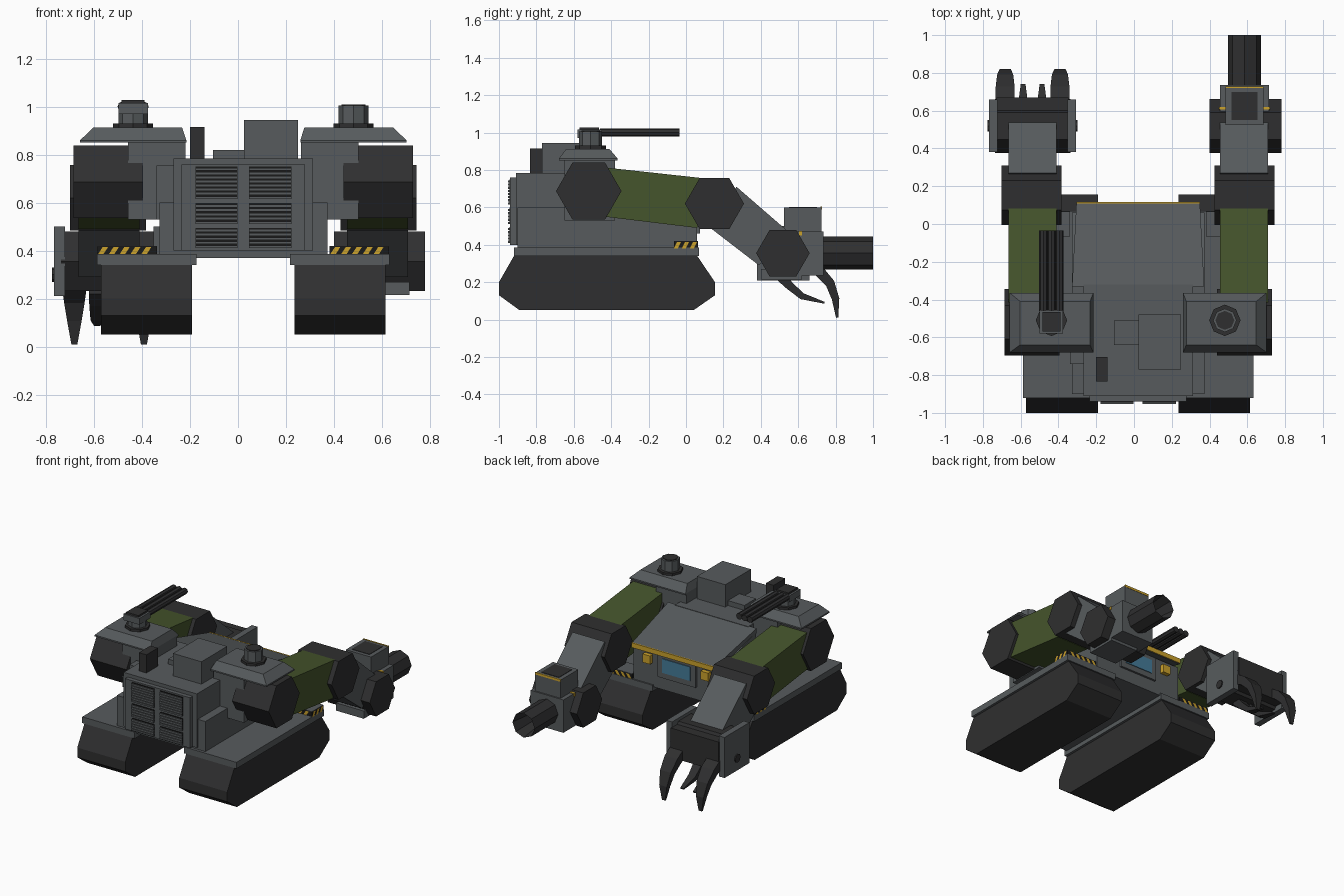
import bpy, bmesh, math
from mathutils import Vector

if "Cube" in bpy.data.objects:
    bpy.data.objects.remove(bpy.data.objects["Cube"])


def material(name, r, g, b):
    m = bpy.data.materials.new(name)
    m.use_nodes = True
    m.diffuse_color = (r, g, b, 1)
    m.node_tree.nodes["Principled BSDF"].inputs["Base Color"].default_value = (r, g, b, 1)
    return m


GREY = material("steel grey", 0.095, 0.105, 0.11)
DARK = material("dark metal", 0.028, 0.028, 0.029)
BLACK = material("black", 0.01, 0.01, 0.01)
OLIVE = material("olive green", 0.06, 0.09, 0.025)
YELLOW = material("warning yellow", 0.6, 0.36, 0.025)
BLUE = material("blue glass", 0.06, 0.2, 0.32)
MID = 0.022  # centre line of the hull


def finish(name, bm, mat):
    bmesh.ops.recalc_face_normals(bm, faces=bm.faces)
    mesh = bpy.data.meshes.new(name)
    bm.to_mesh(mesh)
    bm.free()
    mesh.materials.append(mat)
    ob = bpy.data.objects.new(name, mesh)
    bpy.context.collection.objects.link(ob)
    return ob


def loft(name, rings, mat):
    """Skin a list of equal-sized point rings and cap the ends."""
    bm = bmesh.new()
    vs = [[bm.verts.new(p) for p in ring] for ring in rings]
    n = len(vs[0])
    for a, b in zip(vs, vs[1:]):
        for i in range(n):
            bm.faces.new((a[i], a[(i + 1) % n], b[(i + 1) % n], b[i]))
    bm.faces.new(vs[0])
    bm.faces.new(vs[-1])
    return finish(name, bm, mat)


def prism(name, profile, x0, x1, mat):
    return loft(name, [[(x, y, z) for y, z in profile] for x in (x0, x1)], mat)


def rect(x0, x1, y0, y1, z):
    return [(x0, y0, z), (x1, y0, z), (x1, y1, z), (x0, y1, z)]


def box(name, x, y, z, mat):
    return loft(name, [rect(*x, *y, z[0]), rect(*x, *y, z[1])], mat)


def polygon(y, z, r, n=6):
    return [(y + r * math.cos(math.tau * i / n), z + r * math.sin(math.tau * i / n)) for i in range(n)]


def tube(name, centre, axis, r, length, sides, mat, bore=0):
    """Faceted rod from centre along axis, with an optional recessed bore."""
    bm = bmesh.new()
    bmesh.ops.create_cone(bm, cap_ends=True, segments=sides, radius1=r, radius2=r, depth=length)
    if bore:
        top = max(bm.faces, key=lambda f: f.calc_center_median().z)
        bmesh.ops.inset_region(bm, faces=[top], thickness=r - bore)
        bmesh.ops.translate(bm, verts=top.verts, vec=(0, 0, -length * 0.6))
    axis = Vector(axis)
    bmesh.ops.rotate(bm, verts=bm.verts, matrix=Vector((0, 0, 1)).rotation_difference(axis).to_matrix())
    bmesh.ops.translate(bm, verts=bm.verts, vec=Vector(centre) + axis * length / 2)
    return finish(name, bm, mat)


def stripes(name, start, step, count, slant):
    """Row of slanted yellow plates along a wall."""
    bm = bmesh.new()
    start, step = Vector(start), Vector(step)
    up = Vector((0, 0, 0.035))
    for i in range(count):
        a = start + step * i
        quad = (a, a + step * 0.5, a + step * (0.5 + slant) + up, a + step * slant + up)
        bm.faces.new([bm.verts.new(p) for p in quad])
    finish(name, bm, YELLOW)


# Hull, deck and sloping hood
prism("hull", [(-.9, .37), (.06, .37), (.06, .64), (-.32, .76), (-.32, .6), (-.9, .6)],
      MID - .35, MID + .35, GREY)
box("engine_deck", (MID - .29, MID + .29), (-.91, -.32), (.4, .785), GREY)
loft("hood", [[(MID - w, y, z - .035), (MID + w, y, z - .035), (MID + w, y, z), (MID - w, y, z)]
              for w, y, z in ((.35, -.33, .785), (.327, .112, .67))], GREY)
box("hood_edge", (MID - .327, MID + .327), (.108, .117), (.638, .672), YELLOW)
box("window_frame", (MID - .15, MID + .15), (.05, .075), (.46, .63), GREY)
box("window", (MID - .11, MID + .11), (.07, .08), (.5, .6), BLUE)
box("deck_locker", (.025, .25), (-.77, -.48), (.78, .945), GREY)
box("deck_hatch", (-.105, .03), (-.64, -.51), (.78, .82), GREY)
box("exhaust", (-.2, -.14), (-.835, -.705), (.78, .915), DARK)
box("side_locker", (-.34, -.26), (-.74, -.66), (.53, .755), GREY)

# Engine grille: frame, dark recesses and slats
box("grille_frame", (MID - .257, MID + .257), (-.94, -.9), (.4, .76), GREY)
for x in (MID - .112, MID + .112):
    for z0, z1 in ((.615, .75), (.51, .598), (.41, .495)):
        box("grille_recess", (x - .088, x + .088), (-.945, -.938), (z0, z1), BLACK)
        count = round((z1 - z0) / .017)
        pitch = (z1 - z0) / count
        for i in range(count):
            z = z0 + pitch * i
            box("grille_slat", (x - .088, x + .088), (-.952, -.943), (z, z + pitch * .68), GREY)

track = [(-.92, .34), (-1, .2), (-1, .13), (-.89, .05), (.04, .05), (.155, .13), (.155, .2), (.06, .34)]
upper = [(-.45, .815), (.1, .755), (.06, .49), (-.45, .552)]
fore = [(.27, .71), (.57, .45), (.39, .29), (.13, .49)]

for s, side in ((-1, "right"), (1, "left")):
    def span(a, b):
        return sorted((MID + s * a, MID + s * b))

    # Running gear
    prism(side + "_track", track, *span(.213, .593), DARK)
    box(side + "_fender", span(.195, .61), (-.92, .07), (.34, .385), GREY)
    hx = span(.36, .608)
    box(side + "_bumper", hx, (-.065, .065), (.38, .417), BLACK)
    box(side + "_bumper_top", hx, (-.065, .065), (.417, .42), GREY)
    pitch = (hx[1] - hx[0]) / 5.5
    for y in (-.068, .068):
        stripes(side + "_bumper_stripes", (hx[0], y, .381), (pitch, 0, 0), 5, .5)
    stripes(side + "_bumper_end_stripes", (MID + s * .611, -.065, .381), (0, .043, 0), 3, .4)
    box(side + "_headlight", span(.2, .26), (.05, .09), (.54, .6), YELLOW)

    # Shoulder and its sloped cap
    box(side + "_shoulder_mount", span(.24, .48), (-.65, -.38), (.53, .86), GREY)
    prism(side + "_shoulder_drum", polygon(-.52, .687, .175), *span(.4175, .7075), DARK)
    loft(side + "_shoulder_cap", [rect(*span(.2375, .68), -.68, -.365, .85),
                                  rect(*span(.2375, .68), -.68, -.365, .86),
                                  rect(*span(.255, .625), -.64, -.41, .913)], GREY)

    # Arm
    prism(side + "_upper_arm", upper, *span(.4325, .6875), OLIVE)
    prism(side + "_elbow", polygon(.152, .62, .158), *span(.405, .7225), DARK)
    prism(side + "_forearm", fore, *span(.4325, .6875), GREY)

    # Turret
    tx = MID + s * .459
    tube(side + "_turret_ring", (tx, -.51, .91), (0, 0, 1), .083, .02, 8, DARK)
    tube(side + "_turret_head", (tx, -.51, .925), (0, 0, 1), .062, .08, 8, GREY)

# Left turret cap
tube("left_turret_cap", (MID + .459, -.51, .99), (0, 0, 1), .05, .02, 8, DARK)

# Right turret with triple barrels
gun_x = MID - .459
box("gun_housing", (gun_x - .062, gun_x + .062), (-.58, -.455), (.97, 1.015), GREY)
box("gun_cover", (gun_x - .048, gun_x + .048), (-.57, -.465), (1.01, 1.028), DARK)
for dx in (-.043, 0, .043):
    tube("gun_barrel", (gun_x + dx, -.46, 1.0), (0, 1, 0), .022, .425, 8, DARK)

# Left hand: cannon
hand = .585
prism("cannon_wrist", polygon(.518, .355, .143), .4, .78, DARK)
box("cannon_housing", (hand - .13, hand + .13), (.5, .735), (.235, .47), GREY)
box("cannon_belly", (hand - .09, hand + .13), (.4, .62), (.215, .27), GREY)
box("sight_box", (hand - .1, hand + .1), (.525, .725), (.46, .6), GREY)
box("sight_lid", (hand - .07, hand + .07), (.55, .7), (.6, .603), DARK)
box("sight_edge", (hand - .1, hand + .1), (.72, .727), (.588, .604), YELLOW)
box("housing_stripe", (hand - .134, hand + .134), (.605, .62), (.45, .474), YELLOW)
tube("cannon_barrel", (hand, .72, .355), (0, 1, 0), .088, .28, 8, DARK, bore=.065)

# Right hand: palm, side plates and claws
palm = -.537
prism("claw_wrist", polygon(.518, .355, .143), palm - .2, palm + .2, DARK)
box("palm", (palm - .19, palm + .19), (.5, .67), (.25, .46), DARK)
for s in (-1, 1):
    box("palm_plate", sorted((palm + s * .185, palm + s * .23)), (.38, .66), (.21, .5), GREY)
    tube("plate_bolt", (palm + s * .23, .52, .3), (s, 0, 0), .03, .008, 8, DARK)


def claw(name, x, lean, path):
    """Tapering hooked finger; path holds y, z, width and thickness."""
    rings = []
    for i, (y, z, w, t) in enumerate(path):
        a, b = path[max(i - 1, 0)], path[min(i + 1, len(path) - 1)]
        d = Vector((b[0] - a[0], b[1] - a[1])).normalized()
        ny, nz = -d.y * t / 2, d.x * t / 2
        cx = x + lean * i
        rings.append([(cx - w / 2, y + ny, z + nz), (cx + w / 2, y + ny, z + nz),
                      (cx + w / 2, y - ny, z - nz), (cx - w / 2, y - ny, z - nz)])
    loft(name, rings, DARK)


long_claw = [(.62, .31, .1, .07), (.71, .26, .1, .06), (.77, .195, .085, .05),
             (.8, .11, .06, .04), (.808, .01, .025, .012)]
short_claw = [(.5, .24, .07, .06), (.55, .185, .065, .045), (.62, .125, .055, .035), (.74, .09, .025, .01)]
for s in (-1, 1):
    claw("long_claw", palm + s * .145, 0, long_claw)
    claw("short_claw", palm + s * .05, 0, short_claw)
